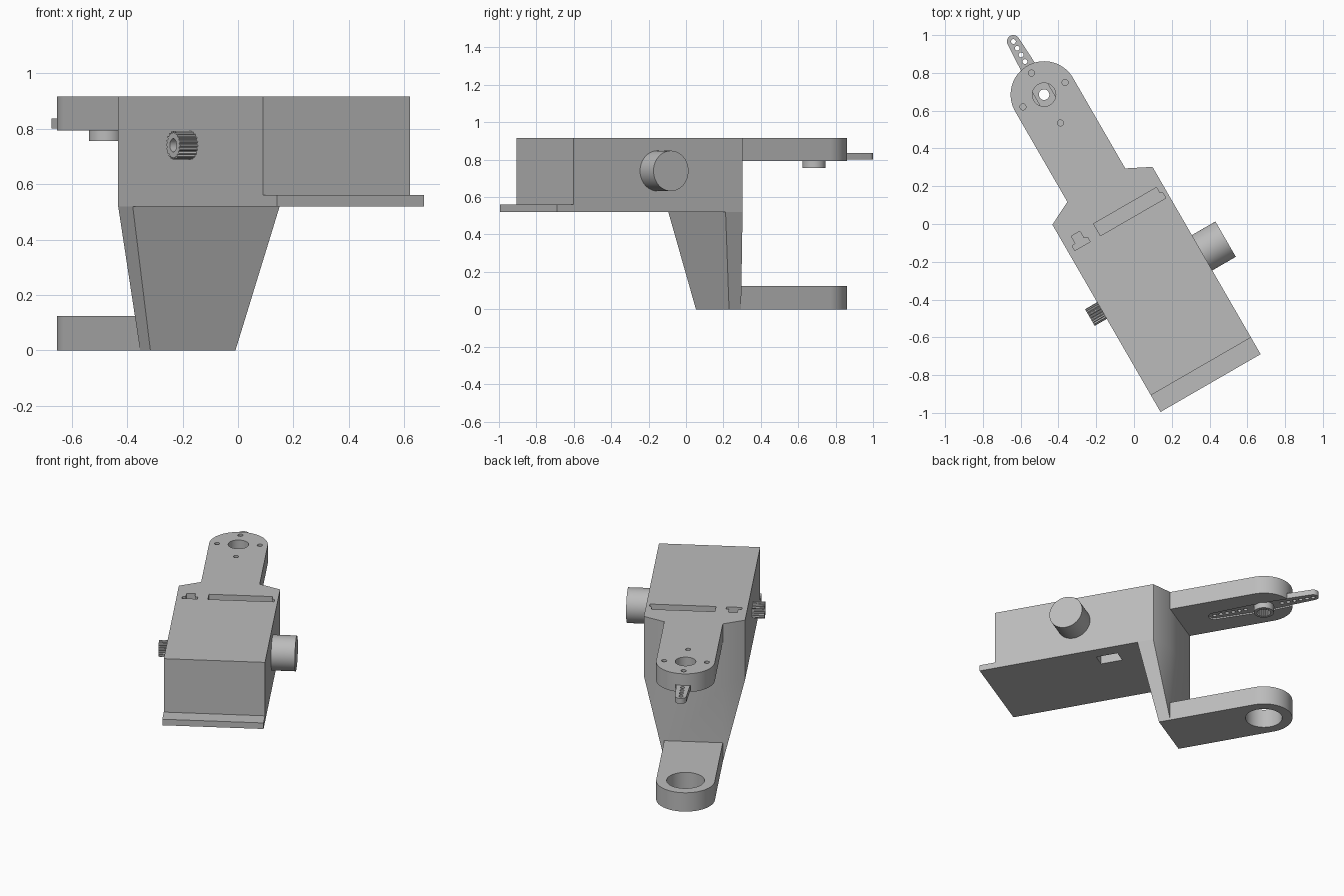
import bpy, bmesh
from math import pi, sin, cos, radians
from mathutils import Matrix

if "Cube" in bpy.data.objects:
    bpy.data.objects.remove(bpy.data.objects["Cube"])

grey = bpy.data.materials.new("plain grey")
grey.use_nodes = True
grey.diffuse_color = (0.5, 0.5, 0.5, 1)
grey.node_tree.nodes["Principled BSDF"].inputs["Base Color"].default_value = grey.diffuse_color

# The bracket is drawn along its own y axis, then turned on the spot
FRAME = Matrix.Rotation(radians(30), 4, "Z") @ Matrix.Translation((-0.07, 0, 0))
HUB = 0.831          # pivot position along the bracket
HALF_ARM, HALF_BODY = 0.177, 0.306


def finish(name, bm, matrix=Matrix()):
    bmesh.ops.recalc_face_normals(bm, faces=bm.faces)
    mesh = bpy.data.meshes.new(name)
    bm.to_mesh(mesh)
    bm.free()
    mesh.transform(FRAME @ matrix)
    mesh.materials.append(grey)
    ob = bpy.data.objects.new(name, mesh)
    bpy.context.collection.objects.link(ob)
    return ob


def prism(name, outline, low, high, matrix=Matrix()):
    bm = bmesh.new()
    base = bm.faces.new([bm.verts.new((x, y, low)) for x, y in outline])
    top = bmesh.ops.extrude_face_region(bm, geom=[base])["geom"]
    verts = [v for v in top if isinstance(v, bmesh.types.BMVert)]
    bmesh.ops.translate(bm, verts=verts, vec=(0, 0, high - low))
    return finish(name, bm, matrix)


def arc(radius, x=0, y=0, start=0, end=2 * pi, steps=48):
    return [(x + radius * cos(start + (end - start) * i / steps),
             y + radius * sin(start + (end - start) * i / steps))
            for i in range(steps + (end - start < 6))]


def gear(inner, outer, x=0, y=0, teeth=20):
    pts = []
    for i in range(teeth * 4):
        a = 2 * pi * i / (teeth * 4)
        r = outer if i % 4 < 2 else inner
        pts.append((x + r * cos(a), y + r * sin(a)))
    return pts


def box(x0, x1, y0, y1):
    return [(x0, y0), (x1, y0), (x1, y1), (x0, y1)]


def mirrored(points):
    return points + [(-x, y) for x, y in reversed(points)]


def cut(target, cutter):
    cutter.hide_render = True
    mod = target.modifiers.new("cut", "BOOLEAN")
    mod.operation, mod.solver, mod.object = "DIFFERENCE", "EXACT", cutter
    bpy.context.view_layer.objects.active = target
    bpy.ops.object.modifier_apply(modifier=mod.name)
    bpy.data.objects.remove(cutter)


def drill(target, radius, x, y, low, high, steps=24):
    cut(target, prism("drill", arc(radius, x, y, steps=steps), low, high))


# Main housing with chamfered back corners
body = prism("housing", mirrored([(HALF_BODY, -0.83), (HALF_BODY, 0.213),
                                  (HALF_ARM, 0.278)]), 0.52, 0.915)
prism("front_lip", box(-HALF_BODY, HALF_BODY, -0.932, -0.83), 0.52, 0.56)

# Slots in the lid and the window underneath
long_slot = [(-0.115, 0.035), (0.285, 0.035), (0.285, 0.065), (0.27, 0.075),
             (0.27, 0.108), (-0.115, 0.108)]
small_slot = [(-0.272, 0.035), (-0.178, 0.035), (-0.178, 0.062), (-0.197, 0.067),
              (-0.197, 0.11), (-0.25, 0.11), (-0.25, 0.067), (-0.272, 0.062)]
for outline in (long_slot, small_slot):
    cut(body, prism("slot", outline, 0.81, 1))
cut(body, prism("window", box(0.13, 0.22, -0.195, -0.055), 0.4, 0.62))

# Tapered leg joining the housing to the lower arm
bm = bmesh.new()
for side in (-1, 1):
    for x, y, z in ((HALF_BODY, 0.108, 0.52), (HALF_BODY, 0.213, 0.52), (HALF_ARM, 0.278, 0.52),
                    (HALF_ARM, 0.204, 0), (HALF_ARM, 0.278, 0)):
        bm.verts.new((side * x, y, z))
bmesh.ops.convex_hull(bm, input=bm.verts)
bmesh.ops.dissolve_limit(bm, angle_limit=0.02, verts=bm.verts, edges=bm.edges)
finish("tapered_leg", bm)

# Two round-ended arms
arm = [(-HALF_ARM, 0.278), (HALF_ARM, 0.278)] + arc(HALF_ARM, 0, HUB, 0, pi)
lower_arm = prism("lower_arm", arm, 0, 0.125)
drill(lower_arm, 0.114, 0, HUB, -0.1, 0.2, 48)
upper_arm = prism("upper_arm", arm, 0.793, 0.915)


# Double-ended horn set into the underside of the upper arm
def horn_outline(grow):
    reach, tip, root = 0.325, 0.034 + grow, 0.048 + grow
    return (arc(tip, 0, HUB + reach, 0, pi, 16) + [(-root, HUB + 0.06), (-root, HUB - 0.06)]
            + arc(tip, 0, HUB - reach, pi, 2 * pi, 16) + [(root, HUB - 0.06), (root, HUB + 0.06)])


cut(upper_arm, prism("horn_pocket", horn_outline(0.004), 0.7, 0.838))
drill(upper_arm, 0.062, 0, HUB, 0.7, 1, 48)
for x, y in ((0, 0.132), (0, -0.173), (0.129, 0), (-0.129, 0)):
    drill(upper_arm, 0.016, x, HUB + y, 0.845, 1)

horn = prism("servo_horn", horn_outline(0), 0.8, 0.836)
drill(horn, 0.028, 0, HUB, 0.7, 0.9)
for side in (-1, 1):
    for i in range(6):
        drill(horn, 0.013, 0, HUB + side * (0.325 - 0.041 * i), 0.7, 0.9, 16)

hub = prism("horn_hub", arc(0.062, 0, HUB), 0.755, 0.8)
cut(hub, prism("spline_socket", gear(0.039, 0.045, 0, HUB), 0.7, 0.9))

# Round knob on the left side, splined shaft on the right
sideways = Matrix.Translation((0, -0.312, 0.74)) @ Matrix.Rotation(pi / 2, 4, "Y")
prism("round_knob", arc(0.108), 0.3, 0.45, sideways)
shaft = prism("splined_shaft", gear(0.044, 0.051), -0.38, -0.3, sideways)
cut(shaft, prism("shaft_bore", arc(0.024, steps=24), -0.5, -0.32, sideways))

# Smooth the round walls, keep the corners sharp
bpy.ops.object.select_all(action="DESELECT")
for ob in bpy.context.collection.objects:
    if ob.type == "MESH" and grey.name in ob.data.materials:
        ob.select_set(True)
bpy.context.view_layer.objects.active = body
bpy.ops.object.shade_smooth_by_angle()
